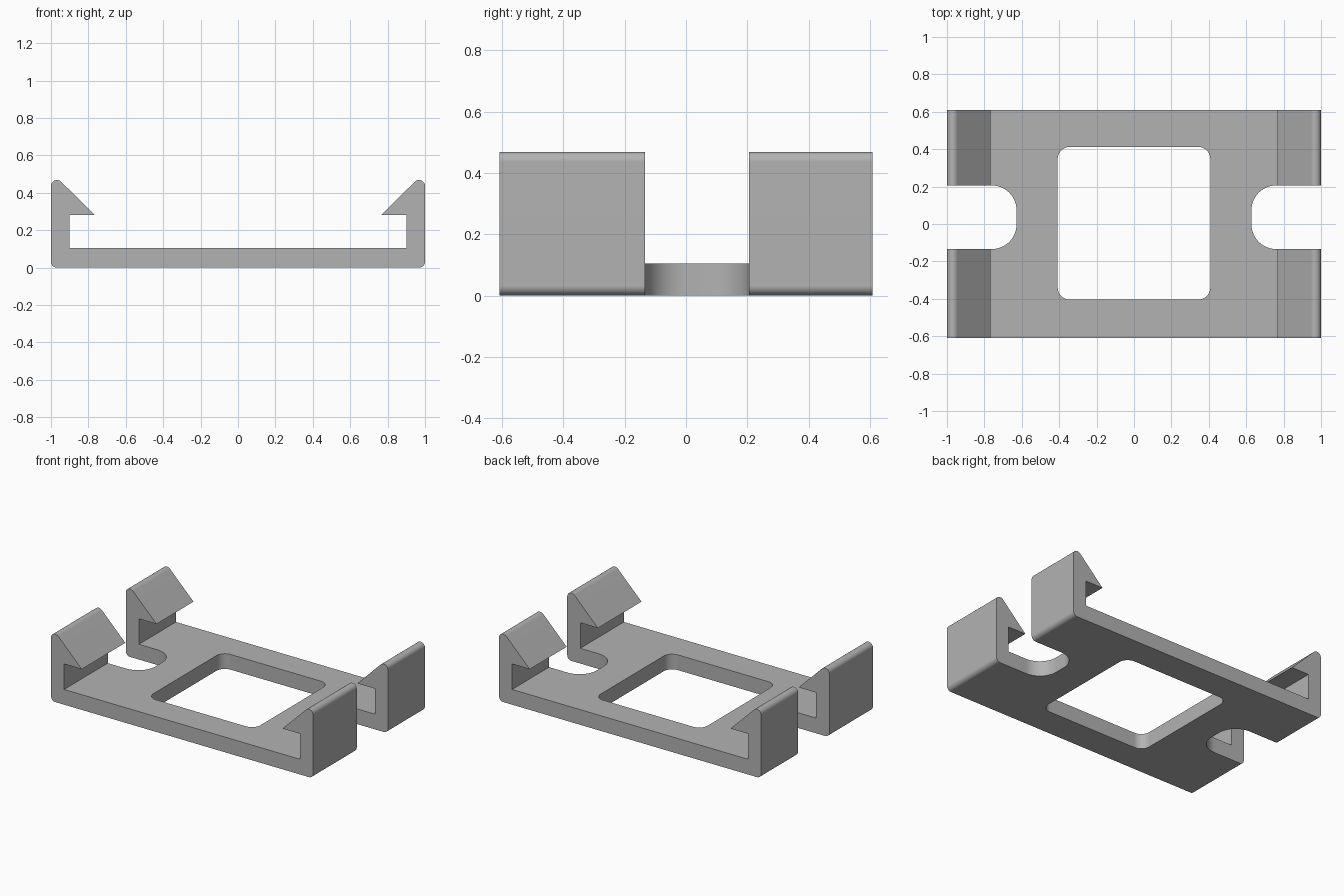
import bpy
import bmesh
from math import radians, cos, sin
from mathutils import Vector

cube = bpy.data.objects.get("Cube")
if cube:
    bpy.data.objects.remove(cube, do_unlink=True)

DEPTH = 0.609      # half depth of the bracket
FLOOR = 0.105      # plate thickness
EDGE = 0.032       # rounding of the outer edges

grey = bpy.data.materials.new("light_grey")
grey.use_nodes = True
colour = (0.45, 0.45, 0.45, 1)
grey.diffuse_color = colour
grey.node_tree.nodes["Principled BSDF"].inputs["Base Color"].default_value = colour


def arc(cx, cy, radius, start, end, steps=8):
    angles = [radians(start + (end - start) * i / steps) for i in range(steps + 1)]
    return [(cx + radius * cos(a), cy + radius * sin(a)) for a in angles]


def rounded_rect(x0, x1, y0, y1, radius):
    centres = [(x1 - radius, y1 - radius), (x0 + radius, y1 - radius),
               (x0 + radius, y0 + radius), (x1 - radius, y0 + radius)]
    return [p for i, (cx, cy) in enumerate(centres)
            for p in arc(cx, cy, radius, 90 * i, 90 * i + 90, 12)]


def prism(name, points, offset):
    """Extrude a closed outline of 3D points along offset."""
    bm = bmesh.new()
    face = bm.faces.new([bm.verts.new(p) for p in points])
    extruded = bmesh.ops.extrude_face_region(bm, geom=[face])["geom"]
    moved = [v for v in extruded if isinstance(v, bmesh.types.BMVert)]
    bmesh.ops.translate(bm, verts=moved, vec=Vector(offset))
    bmesh.ops.recalc_face_normals(bm, faces=bm.faces)
    mesh = bpy.data.meshes.new(name)
    bm.to_mesh(mesh)
    bm.free()
    mesh.materials.append(grey)
    obj = bpy.data.objects.new(name, mesh)
    bpy.context.collection.objects.link(obj)
    return obj


# Bracket: half of the clip cross-section, mirrored and extruded front to back
half = arc(1 - EDGE, EDGE, EDGE, -90, 0)
half += arc(1 - EDGE, 0.469 - EDGE, EDGE, 0, 135)
half += [(0.766, 0.281), (0.9, 0.281), (0.9, FLOOR)]
section = half + [(-x, z) for x, z in reversed(half)]
bracket = prism("clip_bracket", [(x, -DEPTH, z) for x, z in section], (0, 2 * DEPTH, 0))

# Cutters: central window and a rounded slot between the hooks at each end
outlines = {
    "window_cutter": rounded_rect(-0.408, 0.408, -0.404, 0.412, 0.065),
    "left_slot_cutter": rounded_rect(0.628, 1.4, -0.134, 0.206, 0.132),
    "right_slot_cutter": rounded_rect(-1.4, -0.628, -0.134, 0.206, 0.132),
}
bpy.context.view_layer.objects.active = bracket
for name, outline in outlines.items():
    cutter = prism(name, [(x, y, -0.2) for x, y in outline], (0, 0, 1))
    cutter.hide_render = True
    cut = bracket.modifiers.new(name, "BOOLEAN")
    cut.operation = "DIFFERENCE"
    cut.solver = "EXACT"
    cut.object = cutter
    bpy.ops.object.modifier_apply(modifier=cut.name)
    bpy.data.objects.remove(cutter, do_unlink=True)

# Smooth rounded corners, crisp flat faces
bpy.ops.object.select_all(action="DESELECT")
bracket.select_set(True)
bpy.ops.object.shade_smooth_by_angle(angle=radians(30))
weighted = bracket.modifiers.new("flat_face_normals", "WEIGHTED_NORMAL")
weighted.keep_sharp = True
